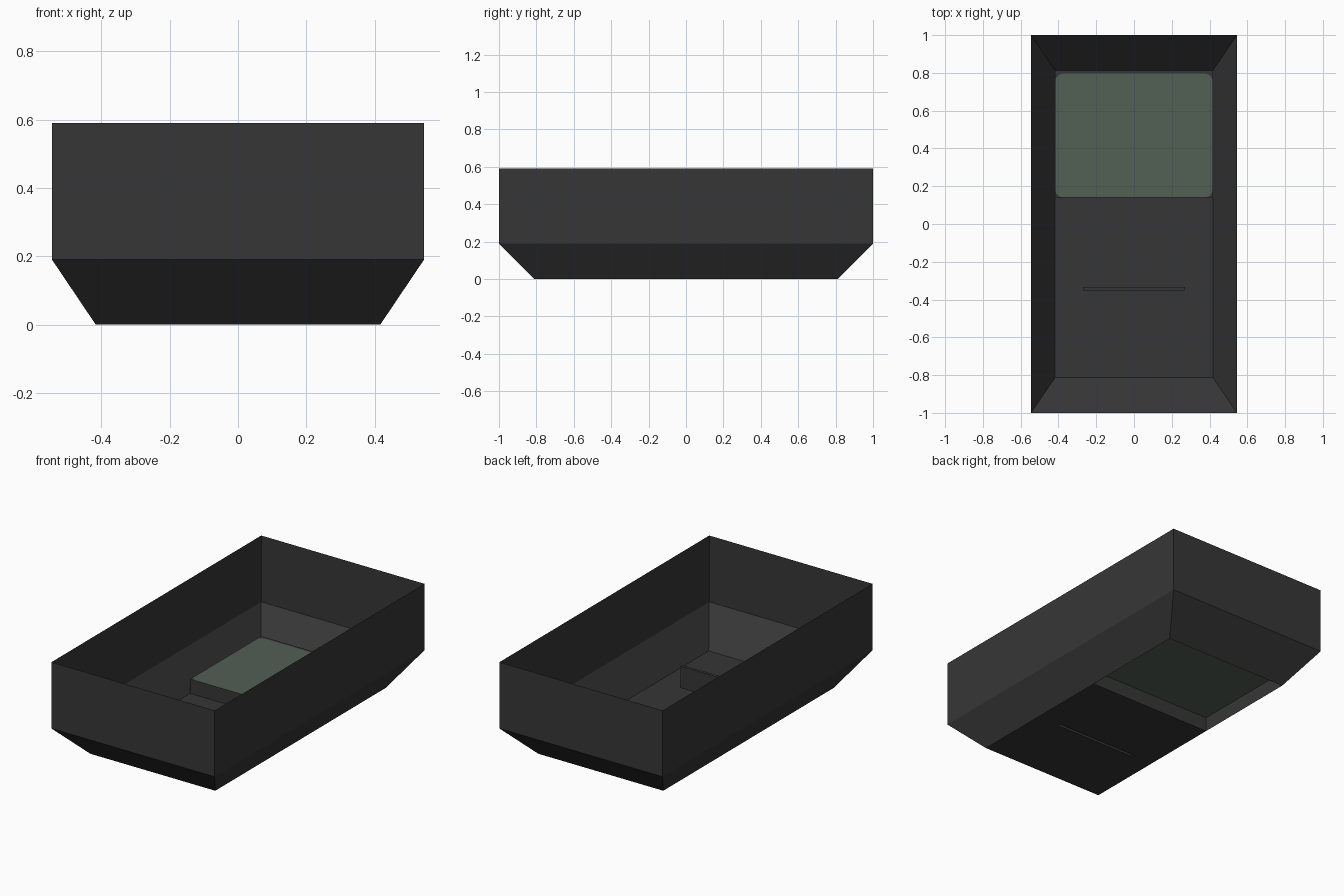
import bpy, bmesh, math

if "Cube" in bpy.data.objects:
    bpy.data.objects.remove(bpy.data.objects["Cube"])


def material(name, rgb):
    m = bpy.data.materials.new(name)
    m.diffuse_color = (*rgb, 1)
    m.use_nodes = True
    m.node_tree.nodes["Principled BSDF"].inputs["Base Color"].default_value = m.diffuse_color
    return m


grey = material("dark grey", (0.037, 0.037, 0.037))
green = material("screen green", (0.086, 0.116, 0.091))

HX, HY = 0.545, 1.0        # outer half sizes
FX, FY = 0.417, 0.812      # face half sizes
TOP, BEVEL = 0.59, 0.19    # rim height, top of sloped border
SCREEN_Y, DEPTH = 0.14, 0.087
SLOT_X, SLOT_Y0, SLOT_Y1, SLOT_H = 0.27, -0.352, -0.334, 0.13


def rect(x0, x1, y0, y1, z):
    return [(x0, y0, z), (x1, y0, z), (x1, y1, z), (x0, y1, z)]


def band(lower, upper):
    """Four side quads joining two rectangles."""
    return [[lower[i], lower[(i + 1) % 4], upper[(i + 1) % 4], upper[i]] for i in range(4)]


def sheet(name, polys, mat):
    bm = bmesh.new()
    for p in polys:
        bm.faces.new([bm.verts.new(c) for c in p])
    bmesh.ops.remove_doubles(bm, verts=bm.verts, dist=1e-5)
    me = bpy.data.meshes.new(name)
    bm.to_mesh(me)
    bm.free()
    me.materials.append(mat)
    ob = bpy.data.objects.new(name, me)
    bpy.context.collection.objects.link(ob)
    return ob


# Open shell: upright walls and sloped border
face = rect(-FX, FX, -FY, FY, 0)
shoulder = rect(-HX, HX, -HY, HY, BEVEL)
rim = rect(-HX, HX, -HY, HY, TOP)
sheet("case_walls", band(face, shoulder) + band(shoulder, rim), grey)

# Face plate around the slot
sheet("face_plate", [
    rect(-FX, FX, -FY, SLOT_Y0, 0),
    rect(-FX, -SLOT_X, SLOT_Y0, SLOT_Y1, 0),
    rect(SLOT_X, FX, SLOT_Y0, SLOT_Y1, 0),
    rect(-FX, FX, SLOT_Y1, SCREEN_Y, 0)], grey)

# Narrow slot pocket
slot_low = rect(-SLOT_X, SLOT_X, SLOT_Y0, SLOT_Y1, 0)
slot_top = rect(-SLOT_X, SLOT_X, SLOT_Y0, SLOT_Y1, SLOT_H)
sheet("slot_pocket", band(slot_low, slot_top) + [slot_top], grey)

# Recess walls and the screen closing it
recess = rect(-FX, FX, SCREEN_Y, FY, 0)
screen = rect(-FX, FX, SCREEN_Y, FY, DEPTH)
sheet("screen_recess", band(recess, screen), grey)
sheet("screen", [screen], green)

# Grey corner pieces and back strip behind the screen
R, BACK, Z = 0.045, 0.797, DEPTH + 0.003
trim = [rect(-FX, FX, BACK, FY, Z)]
for sx in (-1, 1):
    for y, sy in ((SCREEN_Y, -1), (BACK, 1)):
        cx, cy = sx * (FX - R), y - sy * R
        arc = [(cx + sx * R * math.cos(a), cy + sy * R * math.sin(a), Z)
               for a in (math.pi / 2 * k / 5 for k in range(6))]
        corner = [(sx * FX, y, Z)] + arc
        trim.append(corner if sx * sy < 0 else corner[::-1])
sheet("screen_trim", trim, grey)
